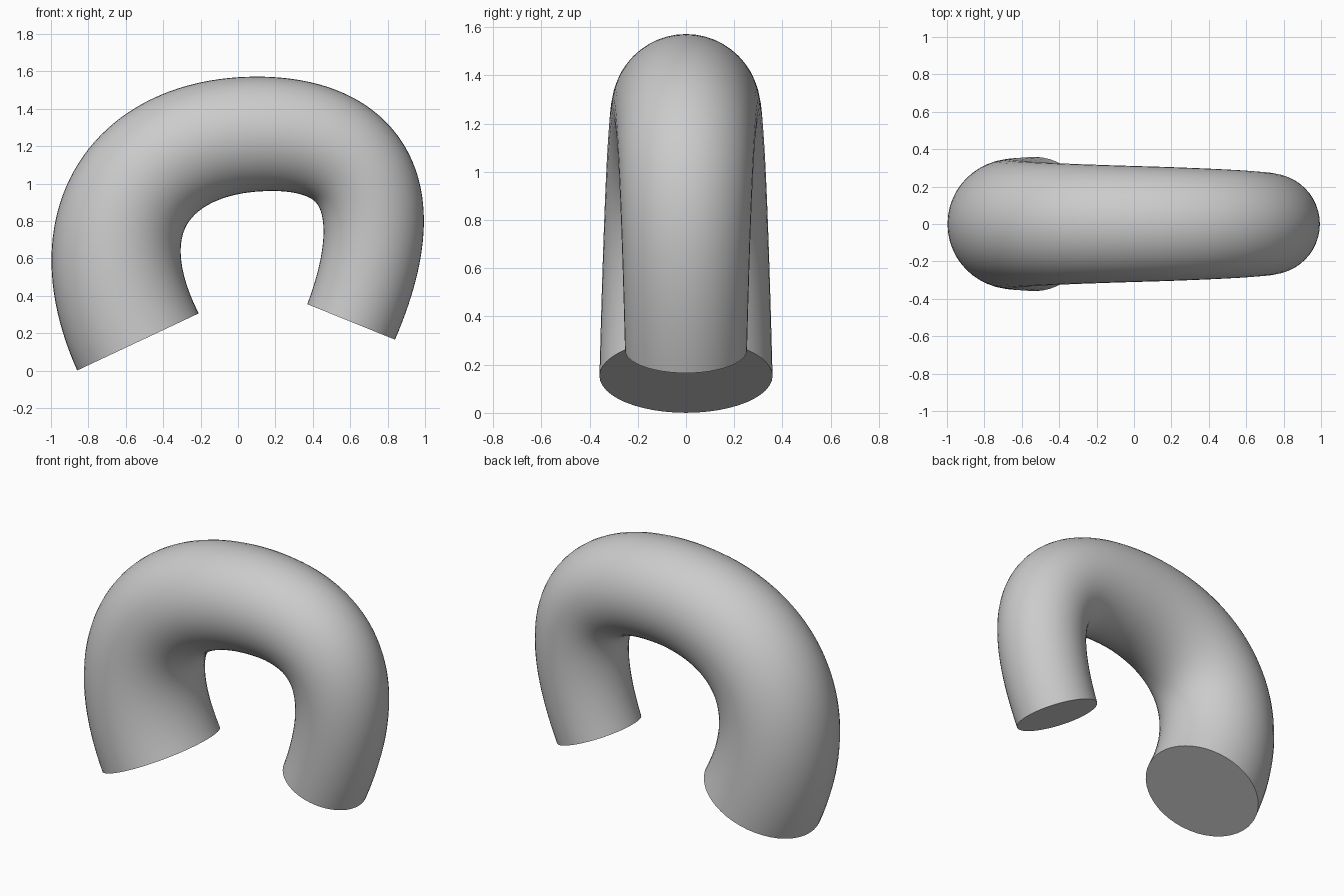
import bpy, bmesh, math

if "Cube" in bpy.data.objects:
    bpy.data.objects.remove(bpy.data.objects["Cube"])

# Centre line in the XZ plane: (point, left handle, right handle, tube radius)
knots = [
    ((-0.535, 0.153), (-0.216, -0.526), (-0.854, 0.832), 0.359),
    ((0.14, 1.265), (-0.48, 1.265), (0.65, 1.265), 0.306),
    ((0.605, 0.26), (0.886, 0.955), (0.324, -0.435), 0.253),
]


def at(p):
    return (p[0], 0, p[1])


# Tapered round tube swept along the arch
curve = bpy.data.curves.new("arch_path", "CURVE")
curve.dimensions = "3D"
curve.bevel_depth = 1.0
curve.bevel_resolution = 22
curve.resolution_u = 48
curve.use_fill_caps = True
spline = curve.splines.new("BEZIER")
spline.bezier_points.add(len(knots) - 1)
for bp, (co, left, right, radius) in zip(spline.bezier_points, knots):
    bp.handle_left_type = bp.handle_right_type = "FREE"
    bp.co, bp.handle_left, bp.handle_right = at(co), at(left), at(right)
    bp.radius = radius
path = bpy.data.objects.new("arch_path", curve)
bpy.context.collection.objects.link(path)

# Turn it into a mesh with welded flat end caps
mesh = bpy.data.meshes.new_from_object(
    path.evaluated_get(bpy.context.evaluated_depsgraph_get()))
bpy.data.objects.remove(path)
bm = bmesh.new()
bm.from_mesh(mesh)
bmesh.ops.remove_doubles(bm, verts=bm.verts, dist=0.0005)
bmesh.ops.recalc_face_normals(bm, faces=bm.faces)
bm.to_mesh(mesh)
bm.free()

arch = bpy.data.objects.new("arched_tube", mesh)
bpy.context.collection.objects.link(arch)
bpy.context.view_layer.objects.active = arch
arch.select_set(True)
bpy.ops.object.shade_smooth_by_angle(angle=math.radians(35))
